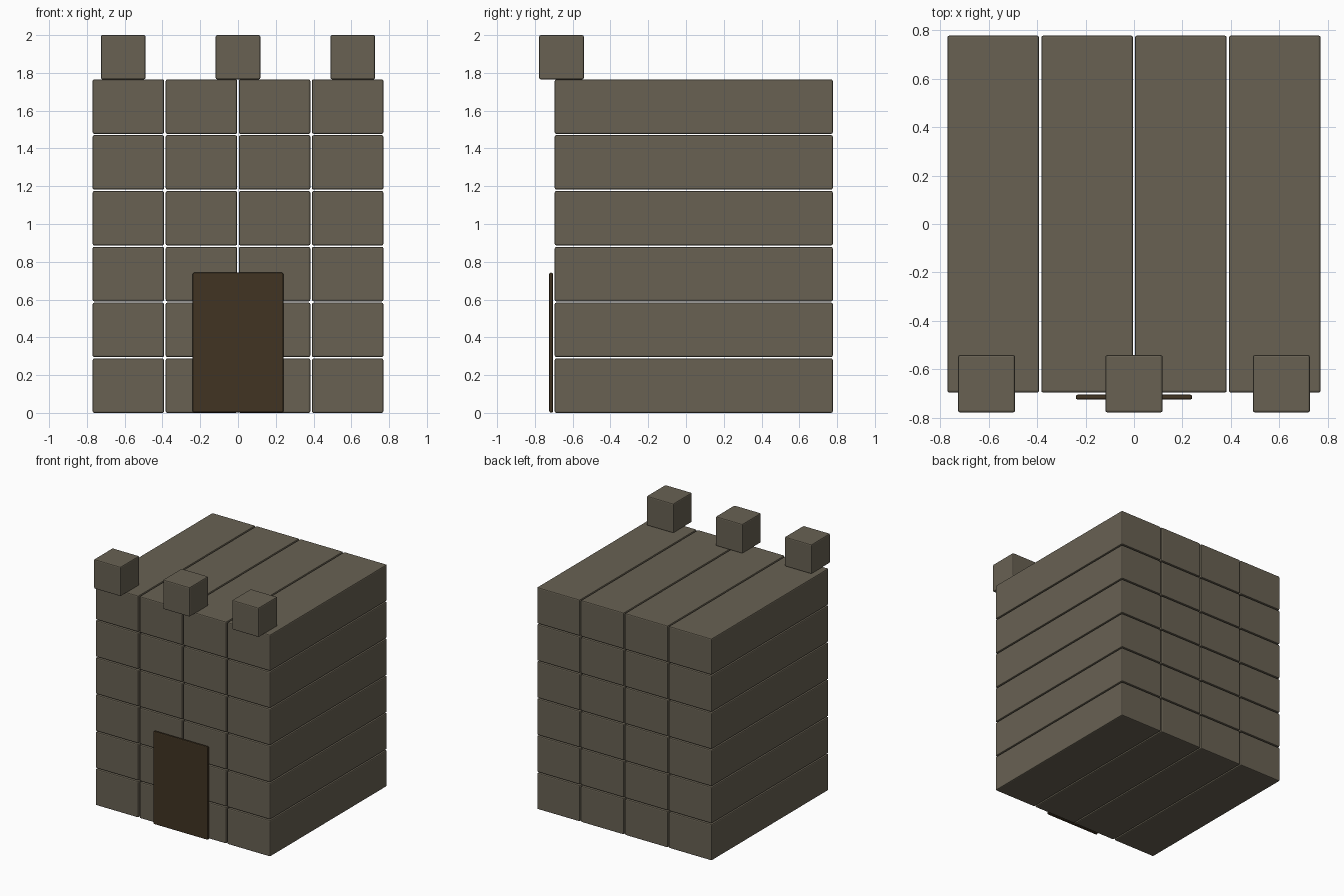
import bpy
import bmesh

if "Cube" in bpy.data.objects:
    bpy.data.objects.remove(bpy.data.objects["Cube"])


def material(name, rgb):
    m = bpy.data.materials.new(name)
    m.diffuse_color = (*rgb, 1.0)
    m.use_nodes = True
    m.node_tree.nodes["Principled BSDF"].inputs["Base Color"].default_value = m.diffuse_color
    return m


STONE = material("grey_brown_stone", (0.138, 0.120, 0.086))
WOOD = material("dark_wood", (0.052, 0.034, 0.016))


def block(name, lo, hi, mat, bevel):
    """Bevelled box spanning the corners lo..hi."""
    bm = bmesh.new()
    bmesh.ops.create_cube(bm, size=1.0)
    for v in bm.verts:
        v.co = [(a + b) / 2 + c * (b - a) for a, b, c in zip(lo, hi, v.co)]
    mesh = bpy.data.meshes.new(name)
    bm.to_mesh(mesh)
    bm.free()
    mesh.materials.append(mat)
    ob = bpy.data.objects.new(name, mesh)
    bpy.context.collection.objects.link(ob)
    mod = ob.modifiers.new("edge_bevel", 'BEVEL')
    mod.width = bevel
    mod.segments = 2
    return ob


# Wall: long stone blocks, 4 columns by 6 rows with open joints
COL_PITCH, COL_W = 0.387, 0.378
ROW_PITCH, ROW_H = 0.2955, 0.288
for row in range(6):
    z = row * ROW_PITCH
    for col in range(4):
        x = (col - 1.5) * COL_PITCH
        block(f"wall_block_{row}_{col}",
              (x - COL_W / 2, -0.695, z),
              (x + COL_W / 2, 0.777, z + ROW_H), STONE, 0.008)

# Battlements along the front edge of the roof
for i in (-1, 0, 1):
    x = i * 0.608
    block(f"battlement_{i + 1}",
          (x - 0.118, -0.777, 1.766), (x + 0.118, -0.541, 2.0), STONE, 0.008)

# Door plate standing just in front of the wall
block("door", (-0.24, -0.724, 0.002), (0.24, -0.704, 0.742), WOOD, 0.007)
